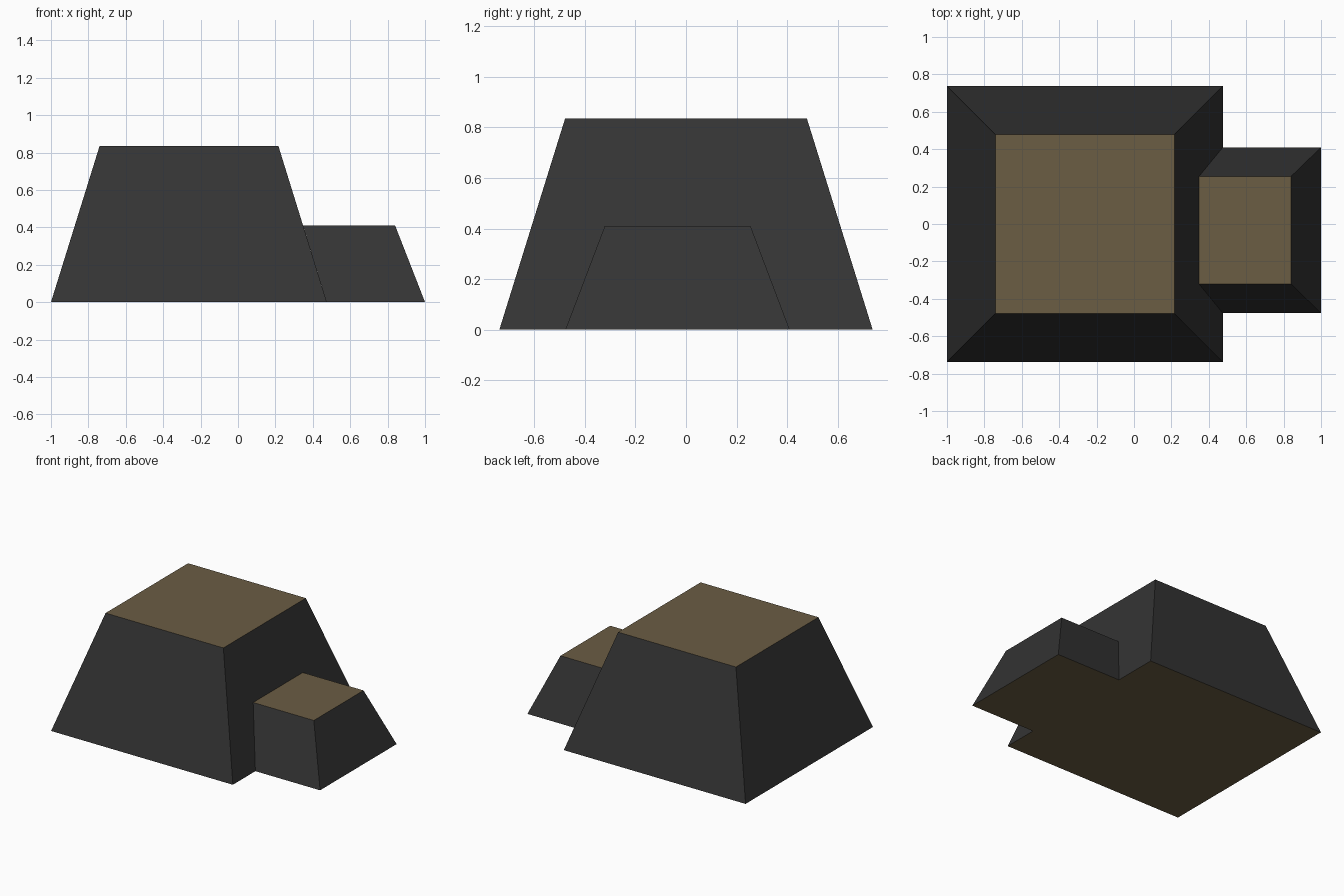
import bpy
import bmesh

if "Cube" in bpy.data.objects:
    bpy.data.objects.remove(bpy.data.objects["Cube"])


def make_material(name, colour):
    mat = bpy.data.materials.new(name)
    mat.diffuse_color = (*colour, 1.0)
    mat.use_nodes = True
    mat.node_tree.nodes["Principled BSDF"].inputs["Base Color"].default_value = mat.diffuse_color
    return mat


WALL = make_material("charcoal wall", (0.034, 0.034, 0.034))
CAP = make_material("earth brown", (0.147, 0.109, 0.057))


def frustum(name, base, top, height, open_left=False):
    """Tapered block; base and top are (x0, x1, y0, y1) rectangles."""
    bm = bmesh.new()
    bmesh.ops.create_cube(bm, size=2)
    for v in bm.verts:
        x0, x1, y0, y1 = top if v.co.z > 0 else base
        v.co = (x1 if v.co.x > 0 else x0,
                y1 if v.co.y > 0 else y0,
                height if v.co.z > 0 else 0)
    bm.normal_update()
    # horizontal faces are brown, sloped walls are charcoal
    for f in bm.faces:
        f.material_index = 1 if abs(f.normal.z) > 0.9 else 0
    # remove the hidden face that joins another block
    if open_left:
        left = min(bm.faces, key=lambda f: f.calc_center_median().x)
        bmesh.ops.delete(bm, geom=[left], context='FACES')
    mesh = bpy.data.meshes.new(name)
    bm.to_mesh(mesh)
    bm.free()
    mesh.materials.append(WALL)
    mesh.materials.append(CAP)
    obj = bpy.data.objects.new(name, mesh)
    bpy.context.collection.objects.link(obj)
    return obj


# Large tapered block
frustum("main_block", (-1.0, 0.475, -0.738, 0.738),
        (-0.74, 0.216, -0.478, 0.478), 0.835)

# Small tapered block, its left side lying on the main slope
frustum("side_block", (0.475, 1.0, -0.477, 0.41),
        (0.348, 0.84, -0.321, 0.255), 0.41, open_left=True)
